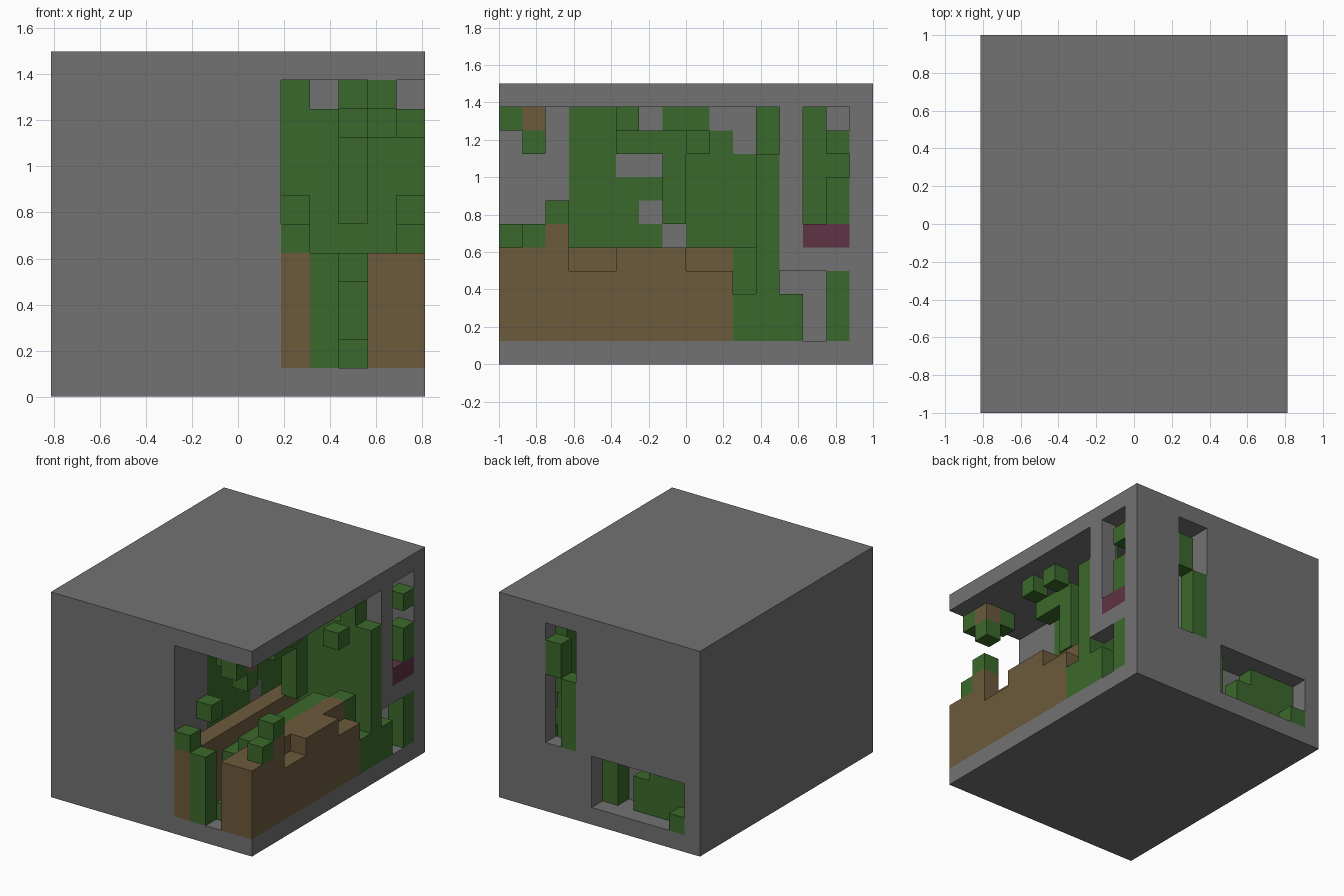
import bpy
import bmesh
from mathutils import Vector

default = bpy.data.objects.get("Cube")
if default:
    bpy.data.objects.remove(default, do_unlink=True)

CELL = 0.125
NX, NY, NZ = 13, 16, 12
ORIGIN = Vector((-NX / 2, -NY / 2, 0))
COLOURS = {
    "stone_grey": (0.168, 0.168, 0.168, 1),
    "leaf_green": (0.044, 0.141, 0.025, 1),
    "earth_brown": (0.150, 0.102, 0.045, 1),
    "dusky_pink": (0.115, 0.032, 0.058, 1),
}
PART_COLOUR = {
    "stone_shell": "stone_grey",
    "inner_foliage": "leaf_green",
    "hedge_wall": "leaf_green",
    "front_shrubs": "leaf_green",
    "hanging_leaves": "leaf_green",
    "rear_shrubs": "leaf_green",
    "earth_bank": "earth_brown",
    "hanging_earth": "earth_brown",
    "window_ledge": "dusky_pink",
}
grid = {}


def span(r):
    return range(r, r + 1) if isinstance(r, int) else range(r[0], r[1] + 1)


def fill(part, i, j, k):
    """Fill cells; each range is one index or an inclusive pair. None empties."""
    for a in span(i):
        for b in span(j):
            for c in span(k):
                if part:
                    grid[a, b, c] = part
                else:
                    grid.pop((a, b, c), None)


# Stone shell: solid block, then the open corner and the window holes
ALL_Y, INSIDE = (0, 15), (1, 10)
shell = "stone_shell"
fill(shell, (0, 12), ALL_Y, (0, 11))
fill(None, (8, 12), (0, 14), INSIDE)
fill(None, (8, 9), 15, (4, 10))
fill(None, (1, 6), (14, 15), (1, 3))
fill(shell, 12, 12, (4, 10))
fill(shell, 12, (13, 14), 4)
fill(shell, 9, 12, 10)

# Foliage covering the inner wall, with bare stone gaps
leaf = "inner_foliage"
fill(leaf, 7, (3, 11), INSIDE)
for j, k in (((5, 6), 8), (6, 6), (7, 5), (6, 10), ((9, 10), 10), (10, 9)):
    fill(shell, 7, j, k)

# Hedge standing across the open corner
hedge = "hedge_wall"
fill(hedge, (8, 11), 11, (1, 8))
fill(hedge, 8, 11, (9, 10))
fill(hedge, 9, 11, 9)
fill(hedge, 11, 11, (9, 10))
fill(hedge, 12, 11, (3, 8))
fill(hedge, 12, (10, 12), (1, 2))
fill(hedge, 11, 10, (1, 4))

# Earth banks either side of the planted channel
earth = "earth_bank"
fill(earth, (11, 12), (0, 9), (1, 4))
fill(None, 12, (3, 4), 4)
fill(None, 12, (8, 9), 4)
fill(earth, 8, (0, 9), (1, 4))
fill(earth, 12, 2, 5)

# Low shrubs in the channel and on the banks
shrub = "front_shrubs"
fill(shrub, 9, 0, (1, 4))
fill(shrub, 9, (3, 10), (1, 3))
fill(shrub, 10, 1, 1)
fill(shrub, 10, 2, (1, 3))
fill(shrub, 10, (3, 9), (1, 4))
fill(shrub, 8, 0, 5)
fill(shrub, 8, 2, 6)
fill(shrub, 12, 1, 5)
fill(shrub, 12, 2, 6)

# Leaves and earth hanging from the roof
hang = "hanging_leaves"
fill(hang, 11, 0, 10)
fill(hang, 11, 1, 9)
fill(hang, 10, 1, 10)
fill(hang, 11, 5, 10)
fill(hang, 10, (5, 7), 9)
fill(hang, 10, 7, (6, 8))
fill(hang, 12, 8, 9)
fill("hanging_earth", 11, 1, 10)

# Shrubs behind the rear and side windows
rear = "rear_shrubs"
fill(rear, 12, 14, (1, 3))
fill(rear, 12, 14, (6, 7))
fill(rear, 12, 14, 9)
fill(rear, 10, 13, (6, 10))
fill(rear, 10, 14, 8)
fill(rear, 8, 15, (4, 7))
fill(rear, 9, 15, (8, 9))
fill(rear, 6, 14, (1, 3))
fill(rear, 4, 14, (1, 2))
fill(rear, (1, 3), 14, (1, 3))
fill(rear, 1, 15, 1)

# Pink ledge under the side window
fill("window_ledge", 12, (13, 14), 5)

materials = {}
for name, colour in COLOURS.items():
    mat = bpy.data.materials.new(name)
    mat.use_nodes = True
    mat.diffuse_color = colour
    mat.node_tree.nodes["Principled BSDF"].inputs["Base Color"].default_value = colour
    materials[name] = mat


def build_part(part):
    """Make one object from the exposed cell sides of a part."""
    bm = bmesh.new()
    for cell, owner in grid.items():
        if owner != part:
            continue
        centre = Vector(cell) + Vector((0.5, 0.5, 0.5)) + ORIGIN
        for axis in range(3):
            for sign in (-1, 1):
                normal = Vector((0, 0, 0))
                normal[axis] = sign
                beside = tuple(int(c + n) for c, n in zip(cell, normal))
                if beside in grid:
                    continue
                u = Vector((0, 0, 0))
                u[(axis + 1) % 3] = 0.5
                v = normal.cross(u)
                mid = centre + normal / 2
                corners = (mid - u - v, mid + u - v, mid + u + v, mid - u + v)
                bm.faces.new([bm.verts.new(p * CELL) for p in corners])
    bmesh.ops.remove_doubles(bm, verts=bm.verts[:], dist=0.001)
    bmesh.ops.dissolve_limit(bm, angle_limit=0.01, verts=bm.verts[:], edges=bm.edges[:])
    mesh = bpy.data.meshes.new(part)
    bm.to_mesh(mesh)
    bm.free()
    mesh.materials.append(materials[PART_COLOUR[part]])
    bpy.context.collection.objects.link(bpy.data.objects.new(part, mesh))


for part in PART_COLOUR:
    build_part(part)
